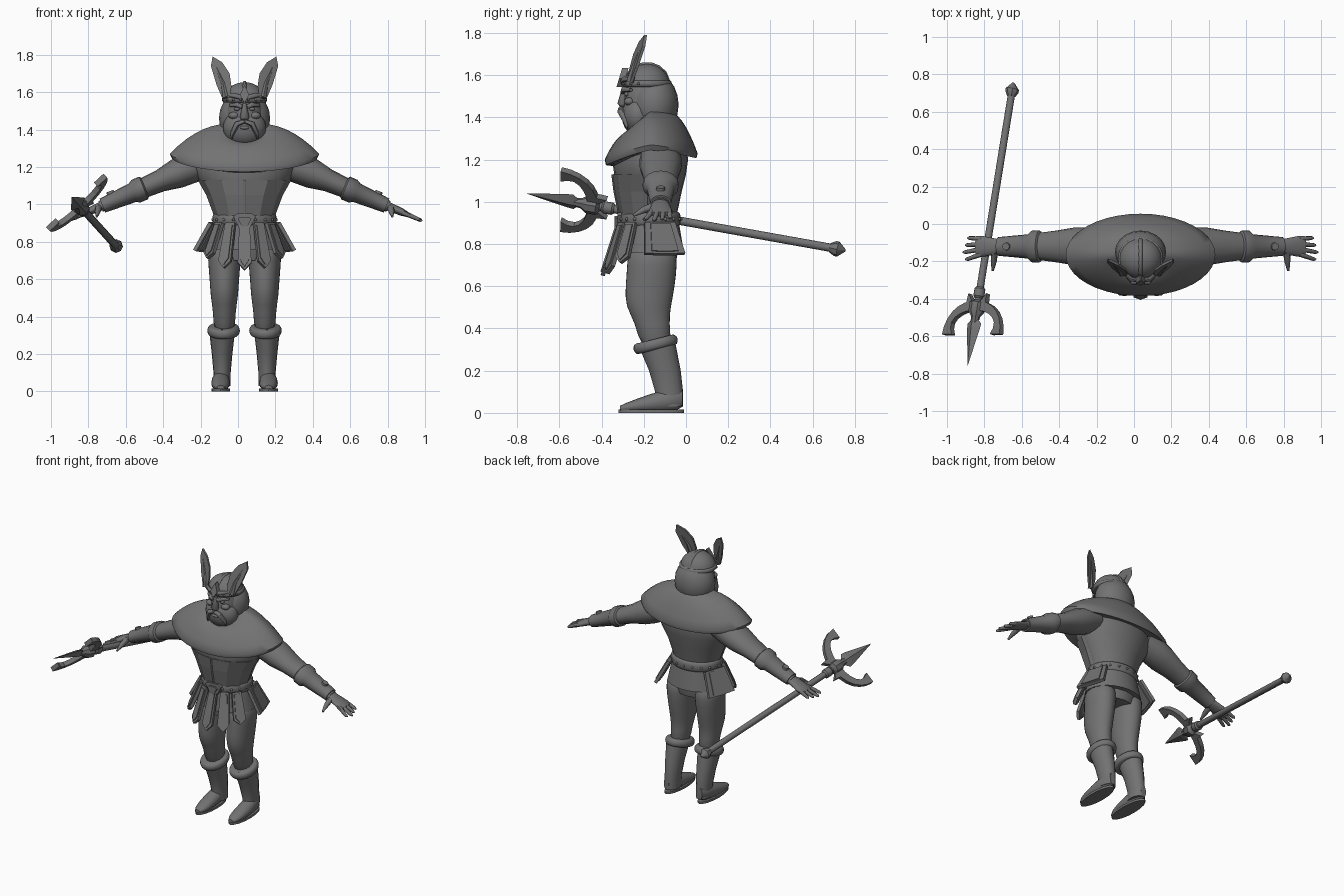
import bpy, bmesh
from math import sin, cos, pi, radians
from mathutils import Vector

if "Cube" in bpy.data.objects:
    bpy.data.objects.remove(bpy.data.objects["Cube"])

BODY_X = .035
AXIS_X, AXIS_Y, AXIS_Z = Vector((1, 0, 0)), Vector((0, 1, 0)), Vector((0, 0, 1))
SINGLE, PAIR = (("", 1),), (("left_", 1), ("right_", -1))

grey = bpy.data.materials.new("plain_grey")
grey.use_nodes = True
grey.diffuse_color = (.17, .17, .17, 1)
grey.node_tree.nodes["Principled BSDF"].inputs["Base Color"].default_value = grey.diffuse_color


def build(name, loops, sides=SINGLE, smooth=45, subdivide=False, middle=BODY_X):
    """Bridge closed point loops, cap the ends, and repeat on each side."""
    for prefix, sign in sides:
        bm = bmesh.new()
        rings = [[bm.verts.new((sign * p.x, p.y, p.z)) for p in loop] for loop in loops]
        for lower, upper in zip(rings, rings[1:]):
            for i in range(len(lower)):
                bm.faces.new((lower[i - 1], lower[i], upper[i], upper[i - 1]))
        bm.faces.new(rings[0])
        bm.faces.new(rings[-1])
        bmesh.ops.recalc_face_normals(bm, faces=bm.faces)
        mesh = bpy.data.meshes.new(prefix + name)
        bm.to_mesh(mesh)
        bm.free()
        mesh.materials.append(grey)
        part = bpy.data.objects.new(prefix + name, mesh)
        part.location.x = middle
        bpy.context.collection.objects.link(part)
        if subdivide:
            part.modifiers.new("Subdivision", 'SUBSURF').levels = 1
            part.modifiers["Subdivision"].render_levels = 1
        if smooth:
            bpy.ops.object.select_all(action='DESELECT')
            part.select_set(True)
            bpy.context.view_layer.objects.active = part
            bpy.ops.object.shade_smooth_by_angle(angle=radians(smooth))


def loft(name, rings, across=AXIS_X, along=AXIS_Y, count=16, **options):
    """Skin over ellipses given as (centre, half size across, half size along)."""
    turns = [2 * pi * i / count for i in range(count)]
    build(name, [[Vector(centre) + across * a * cos(t) + along * b * sin(t) for t in turns]
                 for centre, a, b in rings], **options)


def column(name, rows, x=0, **options):
    """Upright loft from rows of (z, half width, y, half depth)."""
    loft(name, [((x, y, z), a, b) for z, a, y, b in rows], **options)


def ball(name, centre, size, start=-pi / 2, count=20, **options):
    """Ellipsoid, or a dome when the start angle is raised."""
    x, y, z = centre
    width, depth, height = size
    angles = [start + (pi / 2 - start) * (.02 + .96 * i / 10) for i in range(11)]
    column(name, [(z + height * sin(t), width * cos(t), y, depth * cos(t)) for t in angles],
           x=x, count=count, smooth=70, **options)


def band(name, centre, width, depth, height, bulge, along=AXIS_Y, **options):
    """Rounded belt whose outline is half a circle."""
    upward = AXIS_X.cross(along)
    angles = [-pi / 2 + pi * i / 6 for i in range(7)]
    loft(name, [(Vector(centre) + upward * height * sin(t), width + bulge * cos(t), depth + bulge * cos(t))
                for t in angles], along=along, count=28, **options)


def rod(name, path, radii, count=8, **options):
    """Round tapering rod along a path."""
    path = [Vector(p) for p in path]
    heading = (path[-1] - path[0]).normalized()
    across = heading.cross(AXIS_Z if abs(heading.z) < .9 else AXIS_Y).normalized()
    loft(name, [(p, r, r) for p, r in zip(path, radii)], across, heading.cross(across), count, **options)


def plate(name, outline, place, thickness, **options):
    """Flat outline set in space by the place function."""
    face = [Vector(place(a, b)) for a, b in outline]
    build(name, [[p - thickness / 2 for p in face], [p + thickness / 2 for p in face]],
          smooth=0, **options)


def symmetric(half):
    return half + [(-a, b) for a, b in reversed(half)]


# Legs and boots
column("thigh", [(.8, .09, -.16, .12), (.7, .09, -.16, .12), (.6, .08, -.17, .12), (.5, .075, -.18, .11),
                 (.43, .06, -.16, .08), (.3, .06, -.14, .08)], x=.108, sides=PAIR, subdivide=True)
column("boot_shaft", [(.33, .07, -.14, .09), (.2, .055, -.1, .075), (.1, .046, -.08, .066), (.03, .046, -.08, .066)],
       x=.12, sides=PAIR)
foot_steps = [.02 + .96 * i / 9 for i in range(10)]
loft("boot_foot", [((.128, -.01 - .31 * t, .07 - .05 * t), .05 * sin(pi * t) ** .35,
                    (.07 - .05 * t) * sin(pi * t) ** .2) for t in foot_steps], along=AXIS_Z, sides=PAIR)
loft("boot_sole", [((.128, -.165, z), .05, .155) for z in (0, .015)], sides=PAIR)
band("boot_cuff", (.112, -.144, .325), .07, .09, .025, .017,
     along=Vector((0, 1, .25)).normalized(), sides=PAIR)

# Hips, chest and corset
column("hips", [(.7, .13, -.16, .11), (.78, .165, -.16, .125), (.92, .155, -.17, .13)])
torso_rows = [(.93, .155, -.175, .13), (1.05, .2, -.175, .155), (1.13, .245, -.17, .17)]
column("torso", torso_rows + [(1.2, .27, -.17, .18), (1.3, .24, -.165, .16)], count=24)
column("corset", [(z, a + .005, y - .008, b) for z, a, y, b in torso_rows], count=12, smooth=0)
rod("corset_ridge", [(0, y - b - .008, z) for z, a, y, b in torso_rows], [.006] * 3)

# Mantle over the shoulders, dipping at front and back, with a turned-under hem
mantle = []
for t, lower in [(i / 7, 0) for i in range(8)] + [(.96, .025), (.6, .02)]:
    ring = []
    for i in range(40):
        c, s = cos(2 * pi * i / 40), sin(2 * pi * i / 40)
        drop = .04 * t if s > 0 else .1 - .03 * t
        slope = 1 if lower else t ** 2
        ring.append(Vector(((.09 + .31 * t) * c, -.165 + (.09 + .13 * t) * s,
                            1.43 - .16 * slope - lower - drop * abs(s) ** 1.3)))
    mantle.append(ring)
build("shoulder_mantle", mantle, smooth=60)

# Belt, buckle and studs
band("belt", (0, -.17, .918), .16, .133, .033, .013)
for name, scale, y in (("buckle", 1, -.315), ("buckle_inset", .6, -.328)):
    plate(name, symmetric([(.04, .045), (.06, .03), (.03, -.03), (.01, -.05)]),
          lambda a, b: (a * scale, y, .905 + b * scale), AXIS_Y * .02)
for i in range(18):
    t = 2 * pi * (i + .5) / 18
    ball("belt_stud", (.172 * cos(t), -.17 + .145 * sin(t), .918), (.008, .008, .008), count=8)

# Skirt cloth and the stiff straps hanging over it
column("skirt_cloth", [(.76, .195, -.165, .155), (.9, .164, -.17, .137)], count=24)
for name, degrees, length, width, point, sides in (
        ("front_strap", -90, .25, .037, .15, SINGLE), ("flank_strap", -64, .24, .037, .15, PAIR),
        ("hip_strap", -38, .19, .04, .15, PAIR), ("side_panel", 18, .15, .1, .02, PAIR)):
    turn = radians(degrees)
    outward, tangent = Vector((cos(turn), sin(turn), 0)), Vector((-sin(turn), cos(turn), 0))
    top = Vector((.17 * cos(turn), -.17 + .145 * sin(turn), .9))
    fall = outward * .08 - AXIS_Z * length
    normal = fall.cross(tangent).normalized()
    for layer, scale, edge, lift in (("", 1, 0, .02), ("_inset", .66, .06, .032)):
        half = [(width * scale * .75, edge), (width * scale, 1 - point - edge), (.002, 1 - edge)]
        plate(name + layer, symmetric(half), lambda a, b: top + fall * b + tangent * a,
              normal * lift, sides=sides)


# Arms: everything follows one straight sloping line
def arm_point(x, y=-.12, lift=0):
    return Vector((x, y, 1.32 - .43 * x + lift))


arm_up = Vector((.4, 0, 1)).normalized()
for name, rows in (
        ("arm", [(.2, .09, .08), (.28, .1, .085), (.36, .1, .08), (.45, .085, .06), (.6, .065, .05), (.77, .04, .03)]),
        ("bracer", [(.53, .07, .05), (.54, .085, .065), (.58, .085, .065), (.6, .065, .053), (.76, .05, .04)]),
        ("palm", [(.75, .037, .025), (.84, .055, .02), (.88, .055, .012)])):
    loft(name, [(arm_point(x), a, b) for x, a, b in rows], AXIS_Y, arm_up, sides=PAIR)
rod("bracer_boss", [arm_point(.7), arm_point(.72, lift=.06)], [.025, .02], count=12, sides=PAIR)

# Spread fingers and a forward thumb
for i in range(4):
    reach = .95 - .012 * abs(i - 2)
    root, end = -.08 - .027 * i, -.075 - .038 * i
    rod("finger", [arm_point(.85, root), arm_point(reach - .01, end), arm_point(reach, end)],
        [.014, .01, .004], sides=PAIR)
rod("thumb", [arm_point(.78, -.14), arm_point(.785, -.2, -.02), arm_point(.79, -.25, -.045)],
    [.02, .016, .006], sides=PAIR)

# Head, hair and face
ball("face", (0, -.19, 1.47), (.1, .105, .15))
ball("hair", (0, -.15, 1.46), (.137, .115, .15))
ball("beard", (0, -.225, 1.41), (.115, .08, .1))
rod("moustache", [(0, -.31, 1.445), (.04, -.31, 1.43), (.065, -.285, 1.38), (.07, -.28, 1.35)],
    [.012, .016, .013, .004], sides=PAIR)
ball("lower_lip", (0, -.3, 1.41), (.026, .012, .01))
column("nose", [(1.45, .018, -.3, .012), (1.465, .025, -.303, .022), (1.54, .01, -.292, .012)], smooth=70)
ball("eye", (.04, -.282, 1.51), (.017, .012, .01), sides=PAIR)
ball("cheek", (.056, -.268, 1.475), (.03, .025, .02), sides=PAIR)
rod("brow", [(.01, -.3, 1.52), (.04, -.295, 1.533), (.08, -.26, 1.53)], [.012, .014, .008], sides=PAIR)

# Helmet with band, crest, rivets and wings
helmet = Vector((0, -.185, 1.55))
ball("helmet_dome", helmet, (.115, .11, .103), start=0)
band("helmet_band", helmet + AXIS_Z * .01, .108, .105, .016, .013)
arch = [-1.4 + .4 * i for i in range(8)]
rod("helmet_crest", [helmet + Vector((0, .11 * sin(t), .103 * cos(t))) for t in arch], [.01 for t in arch])
plate("helmet_jewel", symmetric([(.002, .05), (.025, 0), (.002, -.04)]),
      lambda a, b: helmet + Vector((a, b * .3 - .117, b + .035)), AXIS_Y * .03)
rod("helmet_scroll", [helmet + Vector(p) for p in ((.01, -.115, .02), (.05, -.11, .03), (.1, -.065, .035))],
    [.013, .013, .007], sides=PAIR)
for i in range(1, 5):
    t = -.35 * i
    ball("band_rivet", helmet + Vector((.12 * cos(t), .117 * sin(t), .01)), (.007, .007, .007),
         count=8, sides=PAIR)


def wing_point(a, b):
    return Vector((.07 + a, -.275 + .35 * a + .22 * b, 1.57 + b))


plate("helmet_wing", [(.05, 0), (.08, .07), (.11, .17), (.1, .22), (.05, .19), (.01, .13), (0, .06), (.01, 0)],
      wing_point, AXIS_Y * .014, sides=PAIR)
rod("wing_spine", [wing_point(.03, 0), wing_point(.045, .08), wing_point(.1, .21)], [.018, .012, .004], sides=PAIR)

# Spear: parts are placed by distance from the hub along its axis
butt, tip = Vector((-.645, .755, .77)), Vector((-.89, -.757, 1.04))
axis = (tip - butt).normalized()
hub = tip - axis * .32
sideways = Vector((.73, 0, .68))
sideways = (sideways - axis * sideways.dot(axis)).normalized()
flat = axis.cross(sideways)
far = (butt - hub).dot(axis)
for name, rows, count, squash in (
        ("spear_shaft", [(far + .03, .02), (0, .02)], 12, 1),
        ("spear_butt", [(far, .006), (far + .035, .036), (far + .05, .036), (far + .075, .022)], 8, 1),
        ("spear_collar", [(-.11, .022), (-.1, .03), (-.06, .03), (-.05, .022)], 12, 1),
        ("spear_hub", [(-.04, .02), (-.025, .043), (.025, .043), (.05, .025), (.09, .02)], 8, 1),
        ("spear_blade", [(.06, .018), (.09, .05), (.12, .046), (.32, .001)], 4, .45)):
    loft(name, [(hub + axis * f, r, r * squash) for f, r in rows], sideways, flat, count, smooth=35, middle=0)

# Two hooked side blades with guard spikes
sweep = [i / 6 for i in range(7)]
hook = [(.03 + .18 * sin(t * pi / 2), .15 - .18 * cos(t * pi / 2)) for t in sweep]
hook += [(.03 + (.11 + .04 * sin(t * pi)) * sin(t * pi / 2), .15 - .13 * cos(t * pi / 2)) for t in reversed(sweep)]
for sign in (1, -1):
    for name, outline in (("hooked_blade", hook), ("guard_spike", [(.02, -.02), (.065, -.075), (.07, -.02)])):
        plate(name, outline, lambda a, b: hub + sideways * sign * a + axis * b, flat * .03, middle=0)
